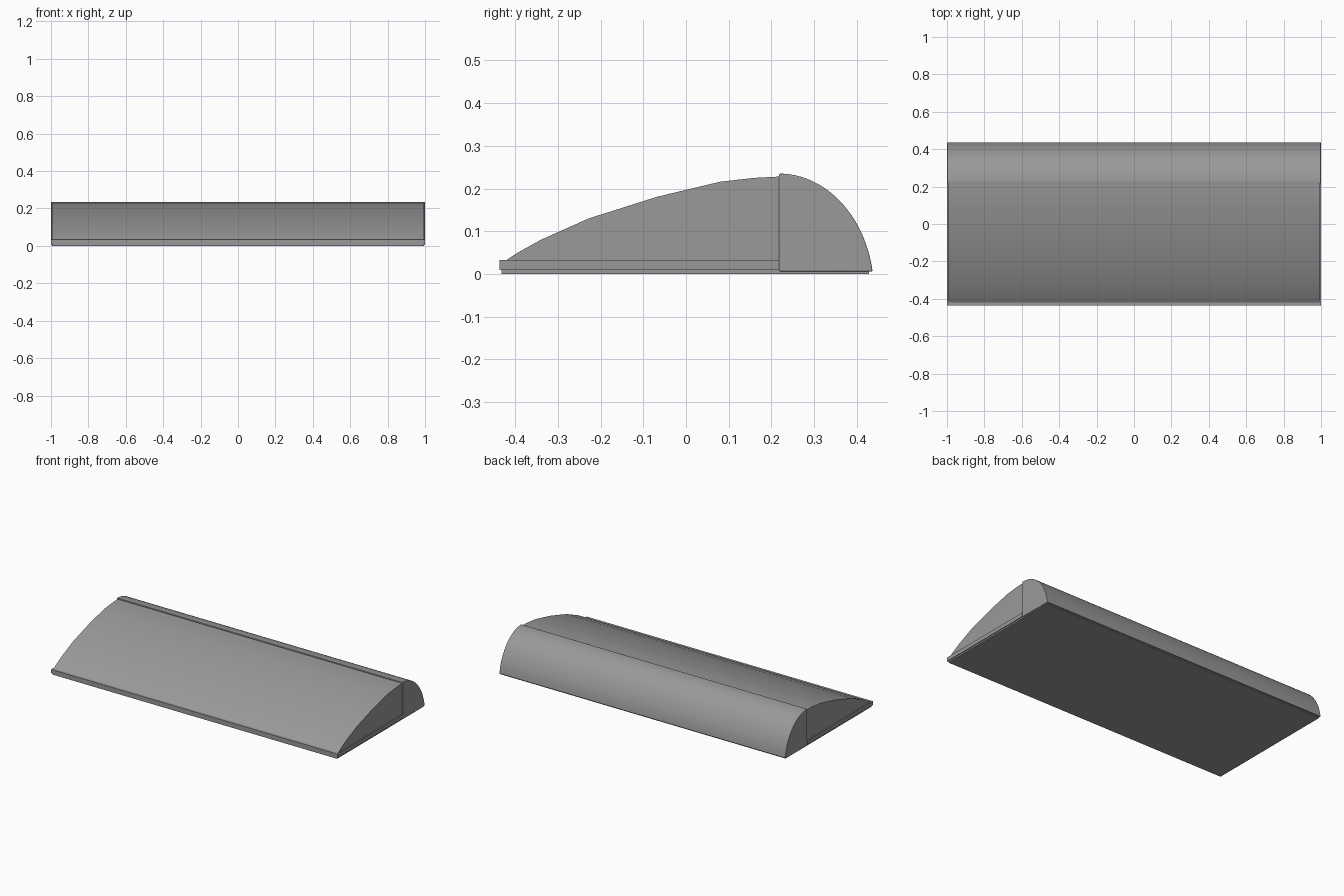
import bpy, bmesh, math

if "Cube" in bpy.data.objects:
    bpy.data.objects.remove(bpy.data.objects["Cube"])

# Dark grey plastic shared by all parts
GREY = bpy.data.materials.new("dark_grey")
GREY.diffuse_color = (0.32, 0.32, 0.32, 1)
GREY.use_nodes = True
GREY.node_tree.nodes["Principled BSDF"].inputs["Base Color"].default_value = GREY.diffuse_color


def extrude_profile(name, pts, half, bevel=0.0, smooth=False):
    """Extrude a (y, z) side profile along x, from -half to half."""
    bm = bmesh.new()
    face = bm.faces.new([bm.verts.new((-half, y, z)) for y, z in pts])
    ext = bmesh.ops.extrude_face_region(bm, geom=[face], use_keep_orig=True)
    for v in ext["geom"]:
        if isinstance(v, bmesh.types.BMVert):
            v.co.x = half
    bmesh.ops.recalc_face_normals(bm, faces=bm.faces)
    mesh = bpy.data.meshes.new(name)
    bm.to_mesh(mesh)
    bm.free()
    mesh.materials.append(GREY)
    obj = bpy.data.objects.new(name, mesh)
    bpy.context.collection.objects.link(obj)
    if bevel:
        mod = obj.modifiers.new("soft_edges", "BEVEL")
        mod.width = bevel
        mod.segments = 3
        mod.limit_method = "ANGLE"
        mod.angle_limit = math.radians(50)
    if smooth:
        bpy.ops.object.select_all(action="DESELECT")
        obj.select_set(True)
        bpy.context.view_layer.objects.active = obj
        bpy.ops.object.shade_smooth_by_angle(angle=math.radians(30))
    return obj


SEAM = 0.218

# Thin base plate under everything
extrude_profile("base_plate", [(-0.432, 0), (0.428, 0), (0.428, 0.009), (-0.432, 0.009)], 0.995)

# Low front tray with a small vertical lip
extrude_profile("front_tray", [(-0.437, 0.009), (SEAM, 0.009), (SEAM, 0.033), (-0.437, 0.033)], 1.0)

# Long sloping front cover
slope = [(-0.42, 0.033), (-0.394, 0.05), (-0.34, 0.08), (-0.228, 0.13),
         (-0.067, 0.181), (0.08, 0.216), (0.16, 0.225), (SEAM, 0.228)]
extrude_profile("sloped_cover", slope + [(SEAM, 0.033)], 0.994, smooth=True)

# Rounded back: elliptical arc, standing slightly proud of the slope
steps = 32
end = math.acos(0.046 / 0.275)
arc = [(SEAM + 0.222 * math.sin(a), -0.04 + 0.275 * math.cos(a))
       for a in (end * i / steps for i in range(steps + 1))]
extrude_profile("rounded_back", [(SEAM, 0.006)] + arc, 0.999, bevel=0.003, smooth=True)
